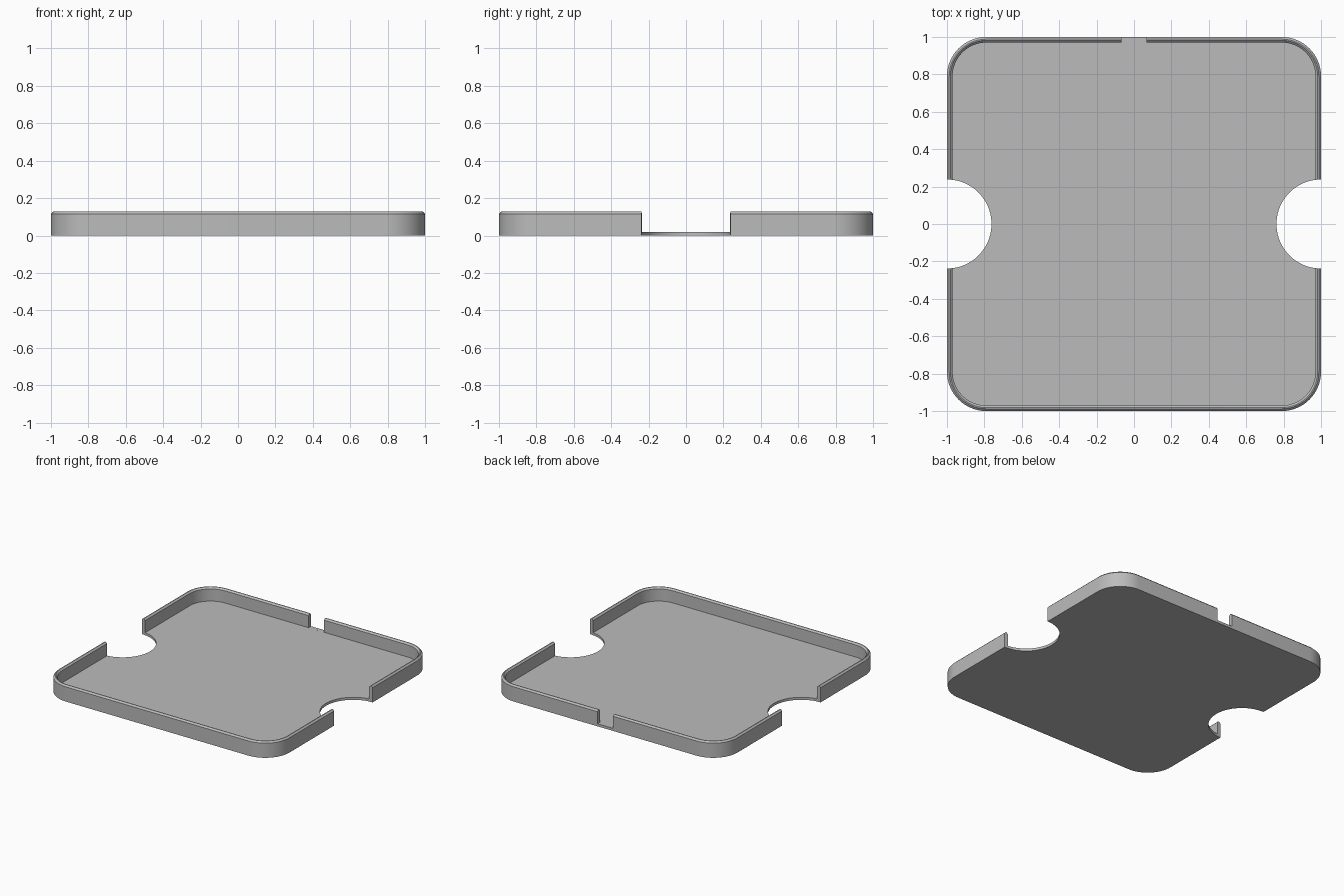
import bpy, bmesh
from math import sin, cos, pi, radians

cube = bpy.data.objects.get("Cube")
if cube:
    bpy.data.objects.remove(cube, do_unlink=True)

HEIGHT, FLOOR, WALL, CHAMFER = 0.127, 0.02, 0.03, 0.012
CORNER, GRIP, SLOT = 0.21, 0.238, 0.067
ARC_STEPS = 16

grey = bpy.data.materials.new("plain grey")
grey.use_nodes = True
colour = (0.5, 0.5, 0.5, 1)
grey.diffuse_color = colour
grey.node_tree.nodes["Principled BSDF"].inputs["Base Color"].default_value = colour


def rounded_square(inset, z):
    """Outline of the tray, moved inwards by inset, at height z."""
    r, c = CORNER - inset, 1 - CORNER
    points = []
    for k, (sx, sy) in enumerate([(1, 1), (-1, 1), (-1, -1), (1, -1)]):
        for i in range(ARC_STEPS + 1):
            a = (k + i / ARC_STEPS) * pi / 2
            points.append((sx * c + r * cos(a), sy * c + r * sin(a), z))
    return points


def add_object(name, bm):
    bmesh.ops.recalc_face_normals(bm, faces=bm.faces)
    mesh = bpy.data.meshes.new(name)
    bm.to_mesh(mesh)
    bm.free()
    mesh.materials.append(grey)
    obj = bpy.data.objects.new(name, mesh)
    bpy.context.collection.objects.link(obj)
    return obj


# Tray: wall profile lofted around the outline, closed by floor and base
profile = [(0, 0), (0, HEIGHT - CHAMFER), (CHAMFER, HEIGHT),
           (WALL - CHAMFER, HEIGHT), (WALL, HEIGHT - CHAMFER), (WALL, FLOOR)]
bm = bmesh.new()
rings = [[bm.verts.new(p) for p in rounded_square(*s)] for s in profile]
for low, high in zip(rings, rings[1:]):
    for i in range(len(low)):
        j = (i + 1) % len(low)
        bm.faces.new((low[i], low[j], high[j], high[i]))
bm.faces.new(rings[0])
bm.faces.new(rings[-1])
tray = add_object("tray", bm)

cutters = []

# Round finger cutouts on both sides
for side, x in (("left", 1), ("right", -1)):
    bm = bmesh.new()
    bmesh.ops.create_cone(bm, cap_ends=True, segments=96, radius1=GRIP,
                          radius2=GRIP, depth=1)
    bmesh.ops.translate(bm, verts=bm.verts, vec=(x, 0, 0))
    cutters.append(add_object(side + "_grip_cutter", bm))

# Narrow slot through the back wall, down to the floor
bm = bmesh.new()
bmesh.ops.create_cube(bm, size=1)
bmesh.ops.scale(bm, verts=bm.verts, vec=(2 * SLOT, 0.2, 0.4))
bmesh.ops.translate(bm, verts=bm.verts, vec=(0, 1, FLOOR + 0.2002))
cutters.append(add_object("slot_cutter", bm))

bpy.ops.object.select_all(action="DESELECT")
bpy.context.view_layer.objects.active = tray
tray.select_set(True)
for cutter in cutters:
    cut = tray.modifiers.new(cutter.name, "BOOLEAN")
    cut.operation, cut.solver, cut.object = "DIFFERENCE", "EXACT", cutter
    bpy.ops.object.modifier_apply(modifier=cut.name)
    bpy.data.objects.remove(cutter, do_unlink=True)

bpy.ops.object.shade_smooth_by_angle(angle=radians(30))
